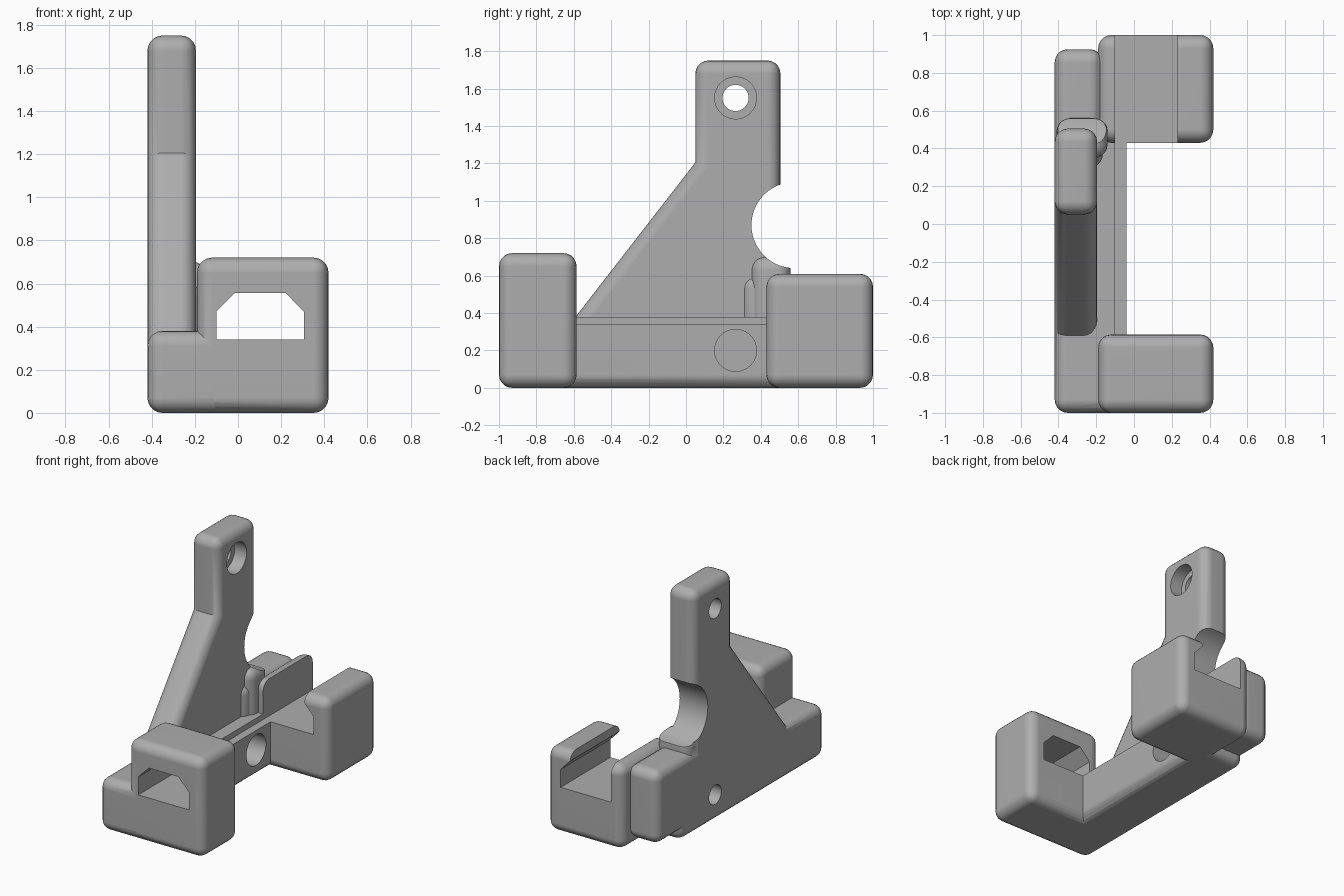
import bpy
import bmesh
import math
from mathutils import Matrix, Vector

cube = bpy.data.objects.get("Cube")
if cube:
    bpy.data.objects.remove(cube, do_unlink=True)

grey = bpy.data.materials.new("Matte grey")
grey.use_nodes = True
color = (0.42, 0.42, 0.42, 1)
grey.diffuse_color = color
grey.node_tree.nodes["Principled BSDF"].inputs["Base Color"].default_value = color

ROUND = 0.07


def finish(bm, name):
    bmesh.ops.recalc_face_normals(bm, faces=bm.faces)
    mesh = bpy.data.meshes.new(name)
    bm.to_mesh(mesh)
    bm.free()
    mesh.materials.append(grey)
    obj = bpy.data.objects.new(name, mesh)
    bpy.context.collection.objects.link(obj)
    return obj


def round_edges(bm, keep_sharp=lambda e: False, width=ROUND):
    bmesh.ops.recalc_face_normals(bm, faces=bm.faces)
    edges = [e for e in bm.edges if e.is_convex and not keep_sharp(e)]
    bmesh.ops.bevel(bm, geom=edges, offset=width, segments=5, profile=0.5,
                    affect='EDGES', clamp_overlap=True)


def block(name, lo, hi, keep_sharp=lambda e: False):
    """Box between two corners with rounded edges."""
    bm = bmesh.new()
    bmesh.ops.create_cube(bm, size=1)
    lo, hi = Vector(lo), Vector(hi)
    for v in bm.verts:
        v.co = Vector([(a + b) / 2 + c * (b - a) for a, b, c in zip(lo, hi, v.co)])
    round_edges(bm, keep_sharp)
    return finish(bm, name)


def prism(name, points, axis, start, end, keep_sharp=None):
    """Profile extruded along x (points are y, z) or along y (points are x, z)."""
    bm = bmesh.new()
    place = (lambda a, b: (start, a, b)) if axis == 'X' else (lambda a, b: (a, start, b))
    face = bm.faces.new([bm.verts.new(place(a, b)) for a, b in points])
    moved = bmesh.ops.extrude_face_region(bm, geom=[face])["geom"]
    offset = Vector((end - start, 0, 0)) if axis == 'X' else Vector((0, end - start, 0))
    for v in moved:
        if isinstance(v, bmesh.types.BMVert):
            v.co += offset
    if keep_sharp:
        round_edges(bm, keep_sharp)
    return finish(bm, name)


def rod(name, y, z, radius, start, end):
    """Cylinder along x."""
    bm = bmesh.new()
    place = Matrix.Translation(((start + end) / 2, y, z)) @ Matrix.Rotation(math.pi / 2, 4, 'Y')
    bmesh.ops.create_cone(bm, cap_ends=True, segments=64, radius1=radius, radius2=radius,
                          depth=end - start, matrix=place)
    return finish(bm, name)


def combine(body, other, operation):
    mod = body.modifiers.new(operation, 'BOOLEAN')
    mod.operation = operation
    mod.solver = 'EXACT'
    mod.object = other
    bpy.context.view_layer.objects.active = body
    bpy.ops.object.modifier_apply(modifier=mod.name)
    bpy.data.objects.remove(other, do_unlink=True)


# Base rail, with a crisp upper inner edge
body = block("bracket_body", (-0.42, -1, 0), (-0.04, 0.66, 0.38),
             lambda e: all(v.co.x > -0.05 and v.co.z > 0.3 for v in e.verts))

# Upright arm with sloping front brace
arm_profile = [(-0.73, 0.2), (0.05, 1.205), (0.05, 1.75), (0.505, 1.75), (0.505, 0.2)]
arm = prism("upright_arm", arm_profile, 'X', -0.42, -0.195,
            lambda e: all(v.co.z < 0.25 for v in e.verts))
combine(body, arm, 'UNION')

# Rear support block and the small boss beside the arm
combine(body, block("rear_support", (-0.42, 0.3, 0.07), (-0.165, 0.925, 0.6)), 'UNION')
combine(body, block("arm_boss", (-0.41, 0.35, 0.2), (-0.14, 0.56, 0.7)), 'UNION')

# Round relief in the back of the arm
combine(body, rod("relief_cutter", 0.58, 0.87, 0.23, -0.6, 0.1), 'DIFFERENCE')

# Front and rear holder blocks
combine(body, block("front_holder", (-0.19, -1, 0), (0.42, -0.585, 0.72)), 'UNION')
combine(body, block("rear_holder", (-0.19, 0.43, 0), (0.42, 1, 0.61)), 'UNION')

# Closed tunnel through the front holder
tunnel = [(-0.1, 0.34), (0.305, 0.34), (0.305, 0.47), (0.22, 0.557),
          (-0.015, 0.557), (-0.1, 0.47)]
combine(body, prism("tunnel_cutter", tunnel, 'Y', -1.2, -0.5), 'DIFFERENCE')

# Open channel with an overhanging lip along the rail and rear holder
channel = [(-0.1, 0.34), (0.305, 0.34), (0.305, 0.47), (0.23, 0.55),
           (0.23, 0.9), (-0.1, 0.9)]
combine(body, prism("channel_cutter", channel, 'Y', -0.585, 1.2), 'DIFFERENCE')

# Counterbored screw holes
for height in (1.55, 0.2):
    combine(body, rod("screw_cutter", 0.265, height, 0.07, -0.6, 0.2), 'DIFFERENCE')
    combine(body, rod("counterbore_cutter", 0.265, height, 0.112, -0.29, 0.2), 'DIFFERENCE')

# Smooth rounded edges, crisp cuts
bpy.ops.object.select_all(action='DESELECT')
body.select_set(True)
bpy.context.view_layer.objects.active = body
bpy.ops.object.shade_smooth_by_angle(angle=math.radians(30))
normals = body.modifiers.new("Even normals", 'WEIGHTED_NORMAL')
normals.keep_sharp = True
